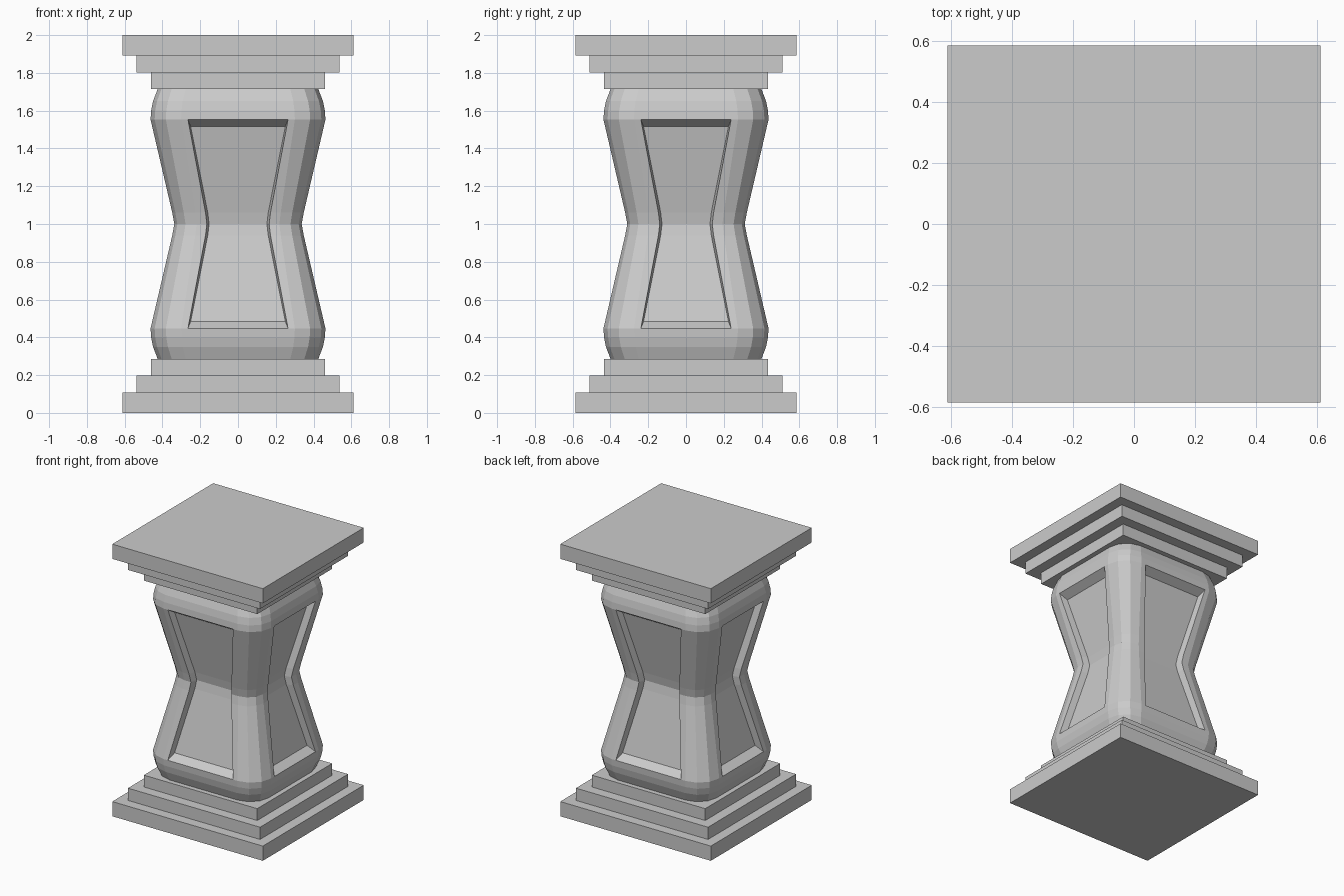
import bpy, bmesh, math

cube = bpy.data.objects.get("Cube")
if cube:
    bpy.data.objects.remove(cube, do_unlink=True)

stone = bpy.data.materials.new("grey_stone")
stone.use_nodes = True
GREY = (0.6, 0.6, 0.6, 1)
stone.diffuse_color = GREY
stone.node_tree.nodes["Principled BSDF"].inputs["Base Color"].default_value = GREY


def add_object(name, bm):
    bmesh.ops.recalc_face_normals(bm, faces=bm.faces)
    mesh = bpy.data.meshes.new(name)
    bm.to_mesh(mesh)
    bm.free()
    mesh.materials.append(stone)
    obj = bpy.data.objects.new(name, mesh)
    bpy.context.collection.objects.link(obj)
    return obj


def slab(name, hx, hy, z0, z1):
    bm = bmesh.new()
    bmesh.ops.create_cube(bm, size=1)
    for v in bm.verts:
        v.co = (v.co.x * 2 * hx, v.co.y * 2 * hy, z0 + (v.co.z + 0.5) * (z1 - z0))
    add_object(name, bm)


# Stepped plinth and matching cap
steps = [("outer", 0.612, 0.586, 0, 0.108),
         ("middle", 0.537, 0.511, 0.108, 0.198),
         ("inner", 0.461, 0.435, 0.198, 0.285)]
for label, hx, hy, z0, z1 in steps:
    slab("base_step_" + label, hx, hy, z0, z1)
    slab("cap_step_" + label, hx, hy, 2 - z1, 2 - z0)

# Waisted body: half width and panel half width at each height
half = [(0.285, 0.425, 0.245), (0.35, 0.45, 0.26), (0.40, 0.46, 0.265),
        (0.447, 0.463, 0.265), (0.94, 0.348, 0.172), (1.0, 0.337, 0.165)]
profile = half + [(2 - z, h, p) for z, h, p in reversed(half[:-1])]
Y_TRIM = 0.026
CORNER_SEGMENTS = 3


def ring(z, h, p):
    """Rounded rectangle with extra points at the panel edges."""
    r = h * 0.35
    hx, hy = h, h - Y_TRIM
    quadrant = [(hx, p - Y_TRIM)]
    for i in range(CORNER_SEGMENTS + 1):
        a = math.pi / 2 * i / CORNER_SEGMENTS
        quadrant.append((hx - r + r * math.cos(a), hy - r + r * math.sin(a)))
    quadrant.append((p, hy))
    flip = quadrant[::-1]
    points = quadrant + [(-x, y) for x, y in flip]
    points += [(-x, -y) for x, y in quadrant] + [(x, -y) for x, y in flip]
    return [(x, y, z) for x, y in points]


bm = bmesh.new()
rings = [[bm.verts.new(c) for c in ring(*level)] for level in profile]
count = len(rings[0])
per_side = count // 4
panels = [[] for _ in range(4)]
for k in range(len(rings) - 1):
    low, high = rings[k], rings[k + 1]
    for i in range(count):
        j = (i + 1) % count
        face = bm.faces.new((low[i], low[j], high[j], high[i]))
        if i % per_side == per_side - 1 and 3 <= k < len(rings) - 4:
            panels[i // per_side].append(face)
bm.faces.new(rings[0][::-1])
bm.faces.new(rings[-1])
bmesh.ops.recalc_face_normals(bm, faces=bm.faces)

# Sunken panels with sloped upper and lower edges
DEPTH, SLOPE = 0.05, 0.025
for side, faces in enumerate(panels):
    bmesh.ops.inset_region(bm, faces=faces, thickness=0.012, depth=0,
                           use_even_offset=True)
    axis = 1 if side in (0, 2) else 0
    sign = 1 if side in (0, 3) else -1
    for v in {v for f in faces for v in f.verts}:
        v.co[axis] -= sign * DEPTH
        if abs(v.co.z - 1) > 0.4:
            v.co.z -= math.copysign(SLOPE, v.co.z - 1)
            v.co[axis] -= sign * SLOPE * 0.23
add_object("body", bm)
